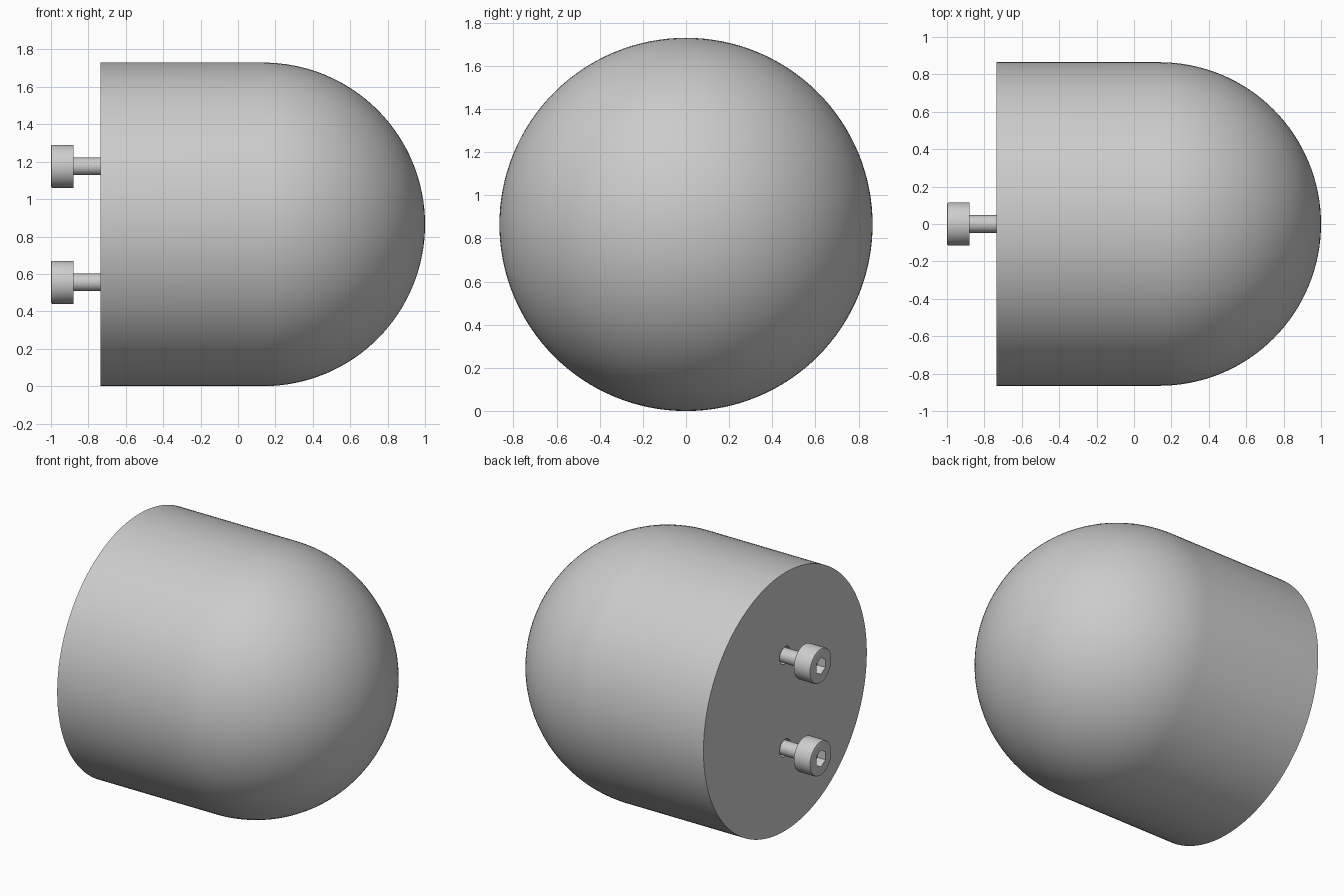
import bpy
import bmesh
from math import sin, cos, pi, radians
from mathutils import Vector, Matrix

cube = bpy.data.objects.get("Cube")
if cube:
    bpy.data.objects.remove(cube, do_unlink=True)

RADIUS = 0.865
BACK_X, DOME_X = -0.735, 0.135
SCREW_HEIGHTS = {"upper": 1.175, "lower": 0.555}

grey = bpy.data.materials.new("plain grey")
grey.use_nodes = True
grey.diffuse_color = (0.6, 0.6, 0.6, 1)
grey.node_tree.nodes["Principled BSDF"].inputs["Base Color"].default_value = (0.6, 0.6, 0.6, 1)


def lathe(name, profile, z, steps):
    """Turn an (x, radius) profile around a lengthwise axis at height z."""
    bm = bmesh.new()
    verts = [bm.verts.new((x, 0, r)) for x, r in profile]
    edges = [bm.edges.new(pair) for pair in zip(verts, verts[1:])]
    bmesh.ops.spin(bm, geom=verts + edges, cent=(0, 0, 0), axis=(1, 0, 0),
                   angle=2 * pi, steps=steps, use_duplicate=False)
    bmesh.ops.remove_doubles(bm, verts=bm.verts, dist=1e-5)
    bmesh.ops.recalc_face_normals(bm, faces=bm.faces)
    bmesh.ops.translate(bm, verts=bm.verts, vec=(0, 0, z))
    mesh = bpy.data.meshes.new(name)
    bm.to_mesh(mesh)
    bm.free()
    mesh.materials.append(grey)
    obj = bpy.data.objects.new(name, mesh)
    bpy.context.collection.objects.link(obj)
    return obj


def rod(name, x0, x1, r, z, steps):
    return lathe(name, [(x0, 0), (x0, r), (x1, r), (x1, 0)], z, steps)


def activate(obj):
    bpy.ops.object.select_all(action="DESELECT")
    obj.select_set(True)
    bpy.context.view_layer.objects.active = obj


def cut(obj, cutter):
    """Subtract the cutter for good and discard it."""
    cutter.hide_render = True
    mod = obj.modifiers.new("cut", "BOOLEAN")
    mod.operation = "DIFFERENCE"
    mod.solver = "EXACT"
    mod.object = cutter
    activate(obj)
    bpy.ops.object.modifier_apply(modifier=mod.name)
    bpy.data.objects.remove(cutter, do_unlink=True)


def smooth(obj):
    activate(obj)
    bpy.ops.object.shade_smooth_by_angle(angle=radians(30))


# Domed body: flat back, straight barrel, hemispherical end
arc = [i * pi / 64 for i in range(33)]
dome = [(DOME_X + RADIUS * sin(a), RADIUS * cos(a)) for a in arc[:-1]]
body = lathe("domed_body", [(BACK_X, 0), (BACK_X, RADIUS)] + dome + [(1, 0)], RADIUS, 128)

# Two socket-head screws standing in clearance holes
for place, z in SCREW_HEIGHTS.items():
    cut(body, rod("hole_cutter", BACK_X - 0.1, -0.4, 0.058, z, 48))
    shaft = rod(place + "_screw_shaft", -0.885, -0.39, 0.047, z, 48)
    head = lathe(place + "_screw_head",
                 [(-1, 0), (-1, 0.107), (-0.998, 0.112), (-0.992, 0.115),
                  (-0.88, 0.115), (-0.88, 0)], z, 64)
    cut(head, rod("socket_cutter", -1.1, -0.94, 0.055, z, 6))
    smooth(shaft)
    smooth(head)

smooth(body)
